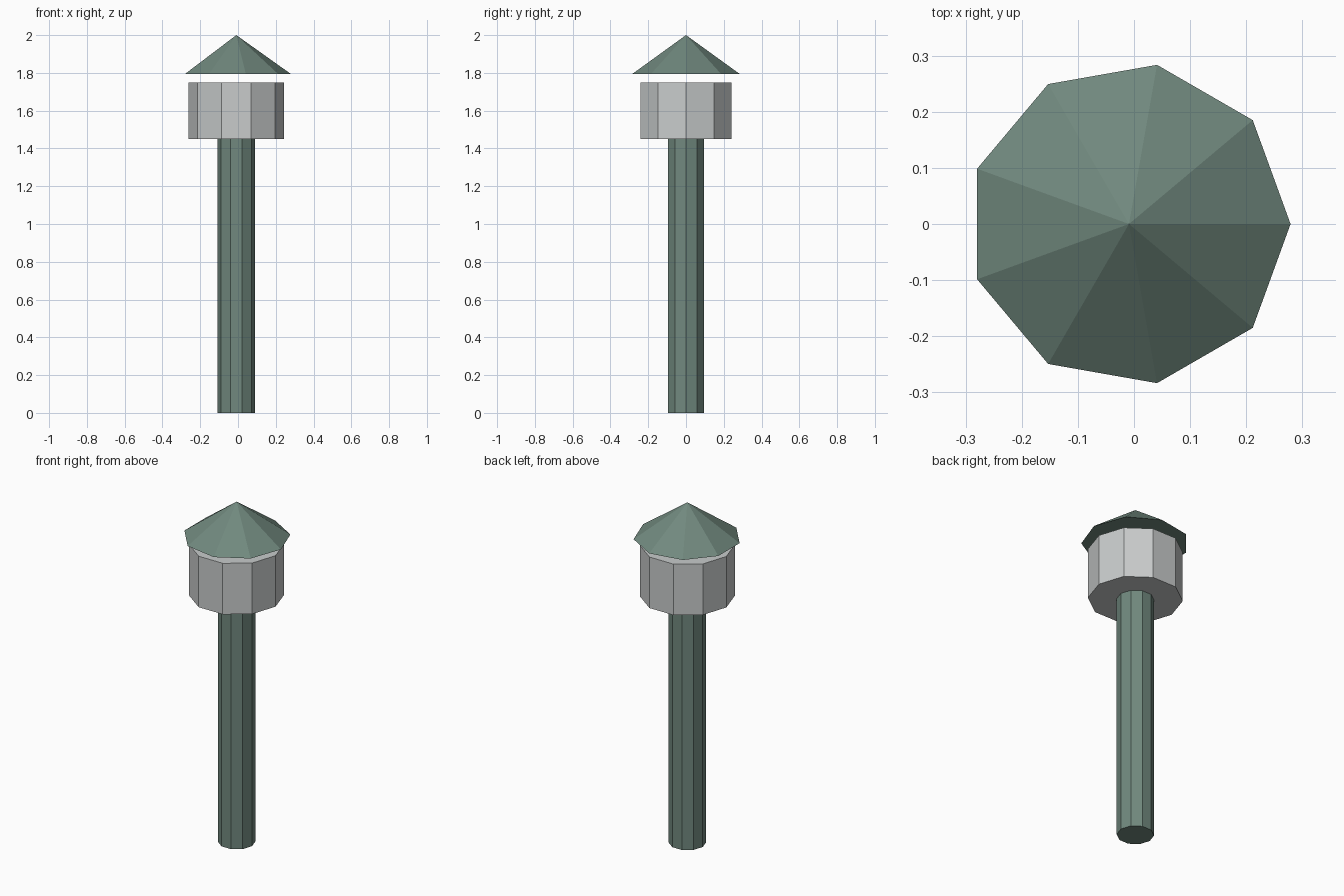
import bpy

cube = bpy.data.objects.get("Cube")
if cube:
    bpy.data.objects.remove(cube, do_unlink=True)

AXIS_X = -0.009  # shared vertical axis of all parts


def make_material(name, color):
    mat = bpy.data.materials.new(name)
    mat.use_nodes = True
    mat.diffuse_color = color
    mat.node_tree.nodes["Principled BSDF"].inputs["Base Color"].default_value = color
    return mat


def make_prism(name, sides, r_bottom, r_top, z_bottom, z_top, mat):
    """Faceted solid with its first corner pointing to +x."""
    bpy.ops.mesh.primitive_cone_add(
        vertices=sides, radius1=r_bottom, radius2=r_top, depth=z_top - z_bottom,
        location=(AXIS_X, 0, (z_bottom + z_top) / 2))
    obj = bpy.context.object
    obj.name = name
    # The primitive starts at +y; turn the mesh so a corner faces +x
    for v in obj.data.vertices:
        x, y, z = v.co
        v.co = (y, -x, z)
    obj.data.materials.append(mat)
    return obj


green = make_material("grey green", (0.165, 0.25, 0.21, 1))
grey = make_material("light grey", (0.58, 0.6, 0.6, 1))

# Post, lamp drum and floating pointed roof
make_prism("post", 10, 0.1, 0.1, 0, 1.45, green)
make_prism("lamp_drum", 10, 0.2535, 0.2535, 1.45, 1.75, grey)
make_prism("roof", 9, 0.288, 0, 1.795, 2.0, green)
